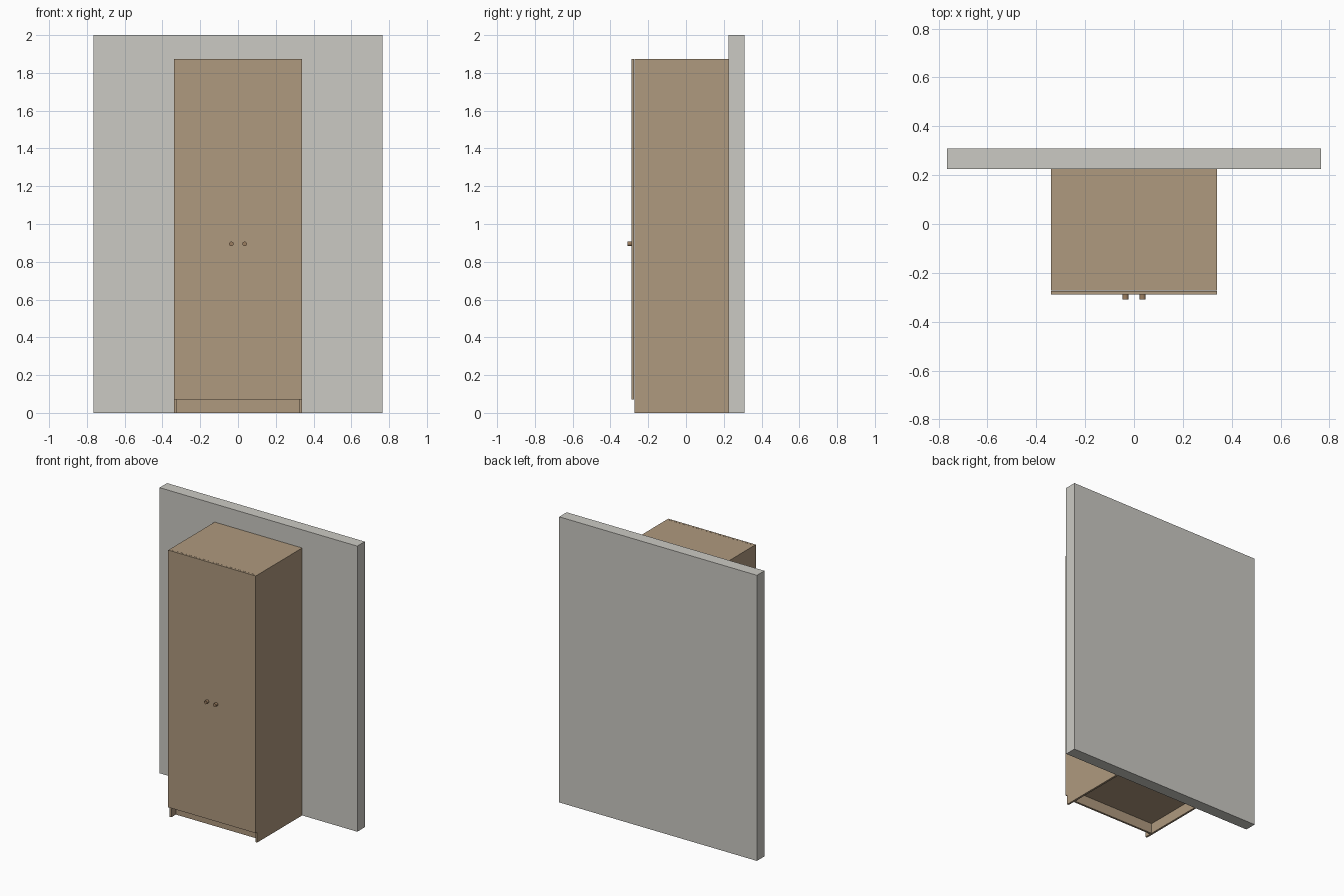
import bpy, math

if "Cube" in bpy.data.objects:
    bpy.data.objects.remove(bpy.data.objects["Cube"])


def material(name, rgb):
    m = bpy.data.materials.new(name)
    m.diffuse_color = (*rgb, 1)
    m.use_nodes = True
    m.node_tree.nodes["Principled BSDF"].inputs["Base Color"].default_value = m.diffuse_color
    return m


WOOD = material("wood", (0.43, 0.32, 0.21))
KNOB = material("knob_wood", (0.33, 0.21, 0.12))
WALL = material("plaster", (0.60, 0.59, 0.55))


def box(name, x, y, z, mat):
    """Box from (min, max) ranges on each axis."""
    centre = [(r[0] + r[1]) / 2 for r in (x, y, z)]
    bpy.ops.mesh.primitive_cube_add(size=1, location=centre)
    ob = bpy.context.object
    ob.name = name
    ob.scale = [r[1] - r[0] for r in (x, y, z)]
    bpy.ops.object.transform_apply(location=False, rotation=False, scale=True)
    ob.data.materials.append(mat)
    return ob


# Main dimensions
W, T = 0.339, 0.014              # half width, board thickness
FRONT, BACK = -0.273, 0.226      # carcass depth
BASE, TOP = 0.072, 1.873         # door bottom, cabinet top
DOOR_FRONT = -0.288
KNOB_TIP = -0.309
INNER = W - T

# Wall behind the wardrobe
box("wall", (-0.766, 0.766), (BACK, 0.309), (0, 2), WALL)

# Carcass boards between the sides
box("top_panel", (-INNER, INNER), (FRONT, BACK), (TOP - T, TOP), WOOD)
box("bottom_panel", (-INNER, INNER), (FRONT, BACK), (BASE, BASE + T), WOOD)
box("back_panel", (-INNER, INNER), (BACK - 0.006, BACK), (BASE + T, TOP - T), WOOD)

# Recessed plinth
box("plinth", (-INNER, INNER), (FRONT + 0.05, FRONT + 0.05 + T), (0, BASE), WOOD)

# Sides, doors and knobs, one of each per side
for side, s in (("left", -1), ("right", 1)):
    box(side + "_side_panel", sorted((s * INNER, s * W)), (FRONT, BACK), (0, TOP), WOOD)
    box(side + "_door", sorted((0, s * W)), (DOOR_FRONT, FRONT - 0.001), (BASE, TOP), WOOD)
    bpy.ops.mesh.primitive_cylinder_add(
        vertices=24, radius=0.012, depth=DOOR_FRONT - KNOB_TIP,
        location=(s * 0.035, (DOOR_FRONT + KNOB_TIP) / 2, 0.895),
        rotation=(math.pi / 2, 0, 0))
    knob = bpy.context.object
    knob.name = side + "_knob"
    knob.data.materials.append(KNOB)
    bpy.ops.object.shade_smooth_by_angle(angle=math.radians(40))
